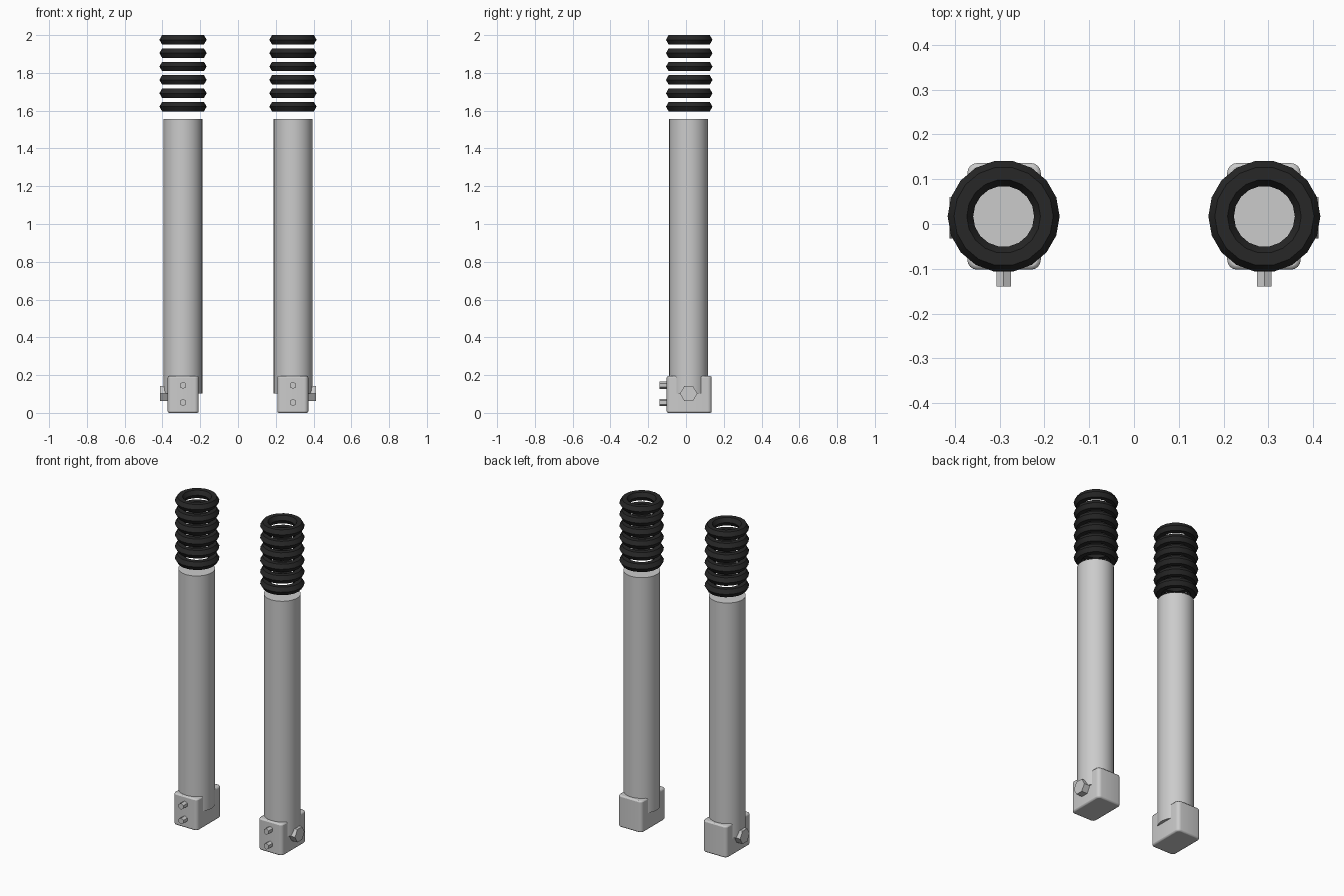
import bpy, bmesh, math

if "Cube" in bpy.data.objects:
    bpy.data.objects.remove(bpy.data.objects["Cube"])

black = bpy.data.materials.new("black_rubber")
black.diffuse_color = (0.02, 0.02, 0.02, 1)
black.use_nodes = True
black.node_tree.nodes["Principled BSDF"].inputs["Base Color"].default_value = black.diffuse_color

X, Y = 0.291, 0.017  # axis of the right-hand leg


def make(name, bm, side, mat=None):
    """Turn a bmesh into an object, mirrored in x for side = -1."""
    for v in bm.verts:
        v.co.x *= side
    bmesh.ops.recalc_face_normals(bm, faces=bm.faces)
    me = bpy.data.meshes.new(name)
    bm.to_mesh(me)
    bm.free()
    ob = bpy.data.objects.new(f"{name}_{'right' if side > 0 else 'left'}", me)
    bpy.context.collection.objects.link(ob)
    if mat:
        me.materials.append(mat)
    return ob


def smooth(ob, angle=30):
    bpy.ops.object.select_all(action='DESELECT')
    ob.select_set(True)
    bpy.context.view_layer.objects.active = ob
    bpy.ops.object.shade_smooth_by_angle(angle=math.radians(angle))


def prism(sides, r, axis, lo, hi, center, turn=0.0):
    """Capped prism along an axis; center gives the other two coordinates."""
    bm = bmesh.new()
    loops = []
    for h in (lo, hi):
        loop = []
        for i in range(sides):
            a = turn + 2 * math.pi * i / sides
            p = [center[0] + r * math.cos(a), center[1] + r * math.sin(a)]
            p.insert(axis, h)
            loop.append(bm.verts.new(p))
        bm.faces.new(loop)
        loops.append(loop)
    for i in range(sides):
        j = (i + 1) % sides
        bm.faces.new((loops[0][i], loops[0][j], loops[1][j], loops[1][i]))
    return bm


def ring(z, major=0.0965, minor=0.0285, n=18, m=6):
    """Torus with a hexagonal section."""
    bm = bmesh.new()
    rows = []
    for i in range(n):
        a = 2 * math.pi * i / n
        row = []
        for k in range(m):
            b = 2 * math.pi * k / m
            r = major + minor * math.cos(b)
            row.append(bm.verts.new((X + r * math.cos(a), Y + r * math.sin(a),
                                     z + minor * math.sin(b))))
        rows.append(row)
    for i in range(n):
        for k in range(m):
            s, t = rows[i], rows[(i + 1) % n]
            bm.faces.new((s[k], t[k], t[(k + 1) % m], s[(k + 1) % m]))
    return bm


def block(sx, sy, z0, z1):
    """Box with rounded upright edges."""
    bm = bmesh.new()
    bmesh.ops.create_cube(bm, size=1)
    for v in bm.verts:
        v.co = (X - 0.001 + v.co.x * sx, Y + v.co.y * sy, z0 + (v.co.z + 0.5) * (z1 - z0))
    upright = [e for e in bm.edges if abs(e.verts[0].co.z - e.verts[1].co.z) > 0.01]
    bmesh.ops.bevel(bm, geom=upright, offset=0.022, segments=4, profile=0.5, affect='EDGES')
    return bm


for side in (1, -1):
    # main tube
    smooth(make("tube", prism(32, 0.103, 2, 0.103, 1.557, (X + 0.001, Y - 0.003)), side))

    # bottom clamp block, narrower than the tube
    foot = make("foot_block", block(0.164, 0.238, 0.0, 0.195), side)
    bev = foot.modifiers.new("soft_rims", 'BEVEL')
    bev.width, bev.segments = 0.008, 2
    bev.limit_method, bev.angle_limit = 'ANGLE', math.radians(40)
    smooth(foot, 35)

    # large hex bolt on the outer side, two small ones in front
    make("axle_bolt", prism(6, 0.046, 0, X + 0.05, 0.412, (Y - 0.003, 0.102)), side)
    for i, z in enumerate((0.055, 0.146)):
        make(f"pinch_bolt_{i}", prism(6, 0.019, 1, -0.14, -0.05, (X, z), math.pi / 2), side)

    # bellows rings
    for i in range(6):
        smooth(make(f"boot_ring_{i}", ring(1.6213 + i * 0.0708), side, black))
